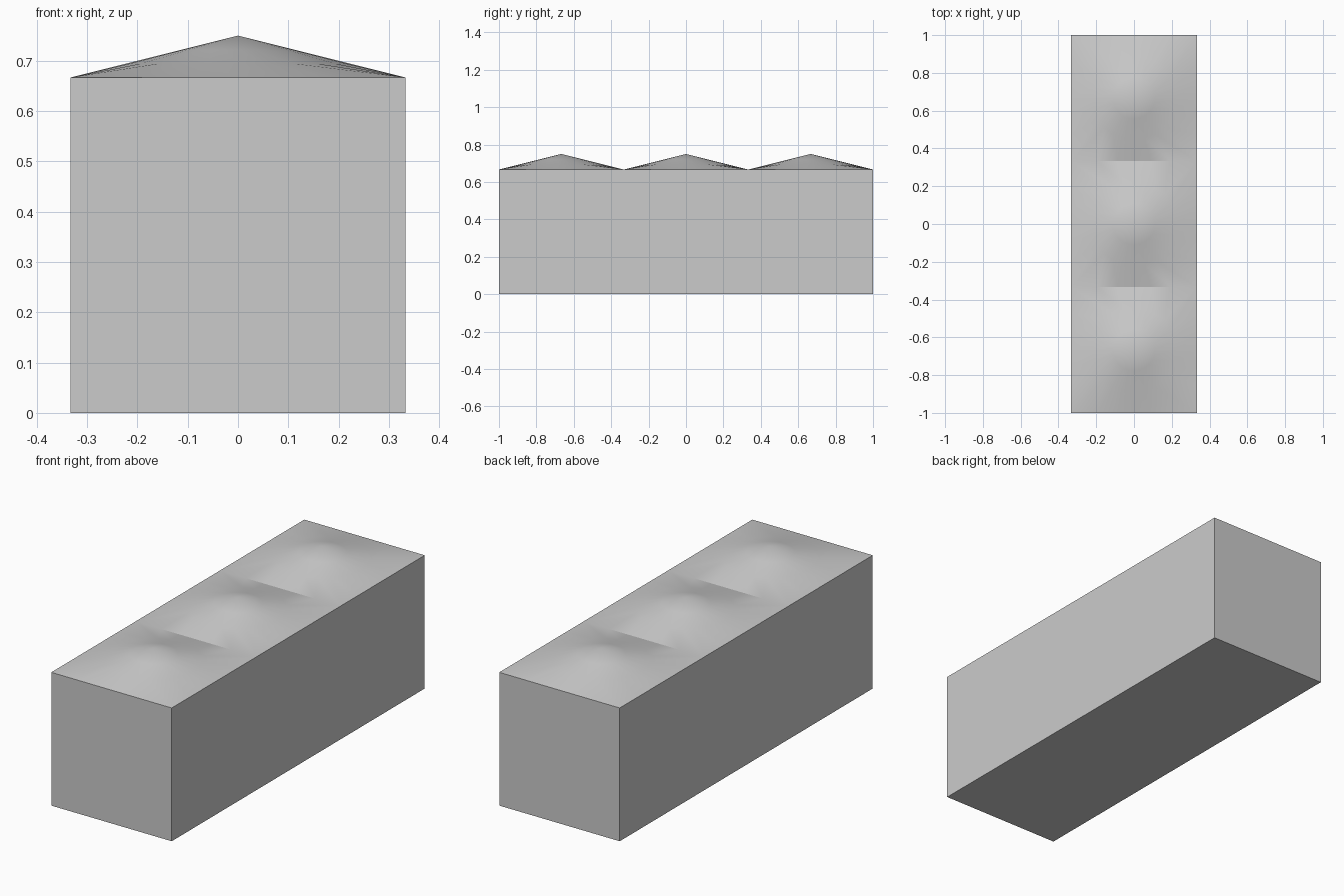
import bpy, bmesh, math

if "Cube" in bpy.data.objects:
    bpy.data.objects.remove(bpy.data.objects["Cube"])

H = 1 / 3          # half width of one tile
Z0, ZP = 2 / 3, 0.75
SEG = 24

bm = bmesh.new()


def ring(cy, level):
    """Round contour near the peak, square contour at the tile border."""
    pts = []
    for i in range(SEG):
        a = math.tau * i / SEG
        c, s = math.cos(a), math.sin(a)
        r = H * level / 3
        if level == 3:
            r /= max(abs(c), abs(s))
        pts.append(bm.verts.new((r * c, cy + r * s, ZP + (Z0 - ZP) * level / 3)))
    return pts


# Three shallow peaks on top
for cy in (-2 * H, 0, 2 * H):
    rings = [ring(cy, k) for k in (1, 2, 3)]
    peak = bm.verts.new((0, cy, ZP))
    for i in range(SEG):
        j = (i + 1) % SEG
        bm.faces.new((peak, rings[0][i], rings[0][j]))
        for a, b in zip(rings, rings[1:]):
            bm.faces.new((a[i], b[i], b[j], a[j]))
bmesh.ops.remove_doubles(bm, verts=bm.verts, dist=1e-4)

# Straight walls and floor below the border
border = [e for e in bm.edges if len(e.link_faces) == 1]
ext = bmesh.ops.extrude_edge_only(bm, edges=border)["geom"]
for v in ext:
    if isinstance(v, bmesh.types.BMVert):
        v.co.z = 0
bmesh.ops.contextual_create(bm, geom=[e for e in ext if isinstance(e, bmesh.types.BMEdge)
                                     and all(v.co.z == 0 for v in e.verts)])
bmesh.ops.recalc_face_normals(bm, faces=bm.faces)

mesh = bpy.data.meshes.new("peaked_block")
bm.to_mesh(mesh)
bm.free()
block = bpy.data.objects.new("peaked_block", mesh)
bpy.context.collection.objects.link(block)
bpy.context.view_layer.objects.active = block
block.select_set(True)
bpy.ops.object.shade_smooth_by_angle(angle=math.radians(22))
